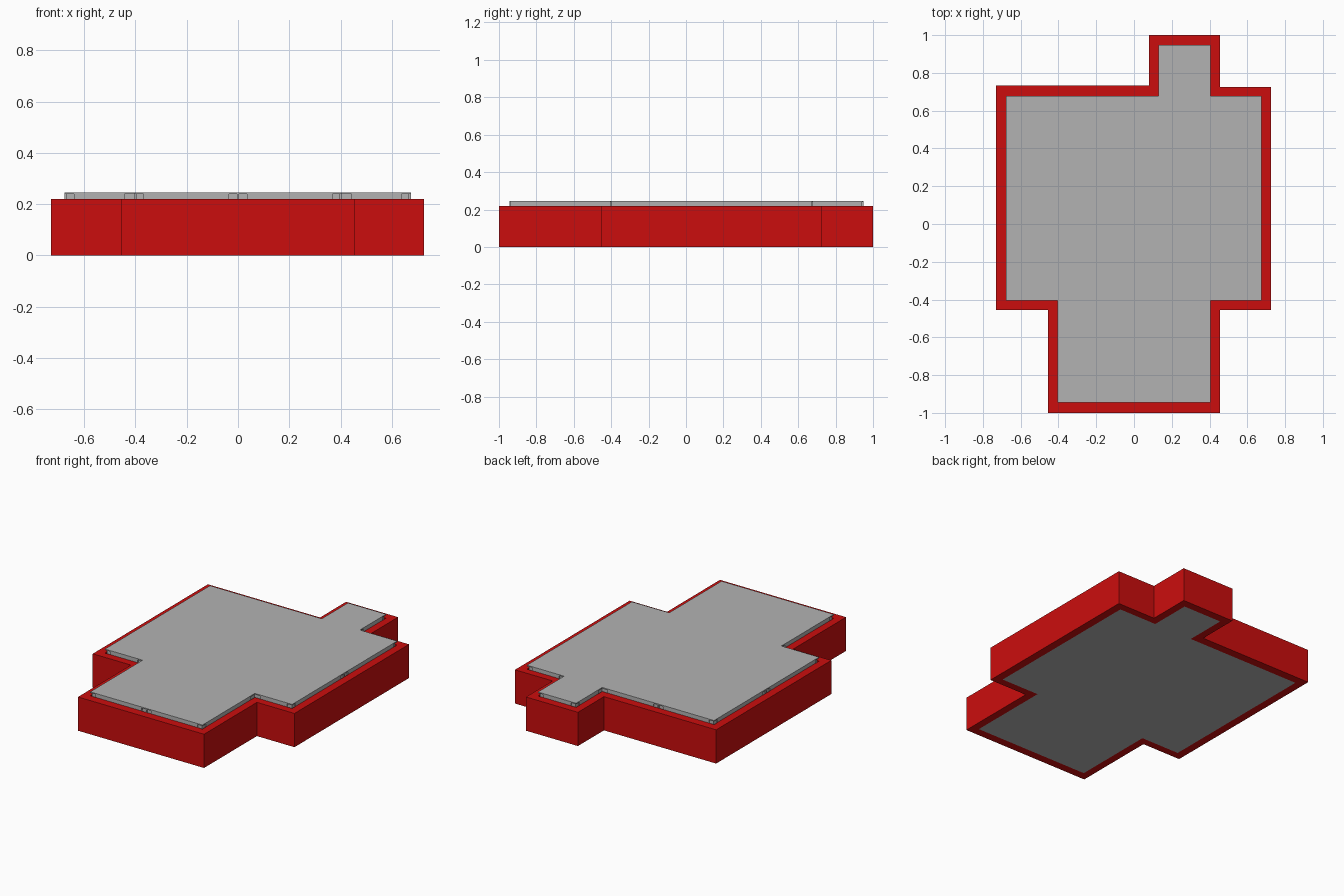
import bpy, bmesh
from mathutils import Vector

if "Cube" in bpy.data.objects:
    bpy.data.objects.remove(bpy.data.objects["Cube"])


def material(name, rgb):
    m = bpy.data.materials.new(name)
    m.diffuse_color = (*rgb, 1)
    m.use_nodes = True
    m.node_tree.nodes["Principled BSDF"].inputs["Base Color"].default_value = m.diffuse_color
    return m


RED = material("red wall", (0.6, 0.004, 0.004))
GREY = material("grey roof", (0.45, 0.45, 0.45))

# outer wall outline and roof outline, counter-clockwise, matching corners
OUTER = [(-.455, -1), (.455, -1), (.455, -.455), (.726, -.455), (.726, .726), (.455, .726),
         (.455, 1), (.08, 1), (.08, .732), (-.73, .732), (-.73, -.455), (-.455, -.455)]
INNER = [(-.405, -.945), (.405, -.945), (.405, -.405), (.674, -.405), (.674, .678), (.405, .678),
         (.405, .948), (.13, .948), (.13, .678), (-.677, .678), (-.677, -.405), (-.405, -.405)]


def finish(bm, name, mat):
    bmesh.ops.recalc_face_normals(bm, faces=bm.faces)
    me = bpy.data.meshes.new(name)
    bm.to_mesh(me)
    bm.free()
    me.materials.append(mat)
    ob = bpy.data.objects.new(name, me)
    bpy.context.collection.objects.link(ob)


def add_prism(bm, outline, z0, z1):
    lo = [bm.verts.new((x, y, z0)) for x, y in outline]
    hi = [bm.verts.new((x, y, z1)) for x, y in outline]
    bm.faces.new(lo[::-1])
    bm.faces.new(hi)
    n = len(lo)
    for i in range(n):
        j = (i + 1) % n
        bm.faces.new((lo[i], lo[j], hi[j], hi[i]))


def prism(name, outline, z0, z1, mat):
    bm = bmesh.new()
    add_prism(bm, outline, z0, z1)
    finish(bm, name, mat)


def inset(outline, d):
    # move each corner of an axis-aligned outline inward
    out, n = [], len(outline)
    for i in range(n):
        p = Vector(outline[i])
        a = (p - Vector(outline[i - 1])).normalized()
        b = (Vector(outline[(i + 1) % n]) - p).normalized()
        q = p + d * (Vector((-a.y, a.x)) + Vector((-b.y, b.x)))
        out.append((q.x, q.y))
    return out


# red wall ring
bm = bmesh.new()
rings = [[bm.verts.new((x, y, z)) for x, y in pts]
         for pts, z in ((OUTER, 0), (OUTER, .22), (INNER, .22), (INNER, 0))]
for k in range(4):
    a, b = rings[k], rings[(k + 1) % 4]
    for i in range(12):
        j = (i + 1) % 12
        bm.faces.new((a[i], a[j], b[j], b[i]))
finish(bm, "outer_wall", RED)

# grey core, visible as the underside, and thin roof plate
prism("core", inset(INNER, .008), .001, .24, GREY)
prism("floor", INNER, 0, .002, GREY)
prism("roof_plate", INNER, .239, .246, GREY)

# edge strips under the roof plate, gapped at corners and at long-edge middles
bm = bmesh.new()
for i in range(12):
    p, q = Vector(INNER[i]), Vector(INNER[(i + 1) % 12])
    length = (q - p).length
    d = (q - p).normalized()
    nrm = Vector((-d.y, d.x))
    spans = [(.037, length - .037)]
    if length > .7:
        mid = length / 2
        spans = [(.037, mid - .035), (mid - .004, mid + .004), (mid + .035, length - .037)]
    for s, e in spans:
        a, b = p + d * s, p + d * e
        add_prism(bm, [tuple(v) for v in (a, b, b + nrm * .012, a + nrm * .012)], .22, .2395)
finish(bm, "roof_edge_strips", GREY)
